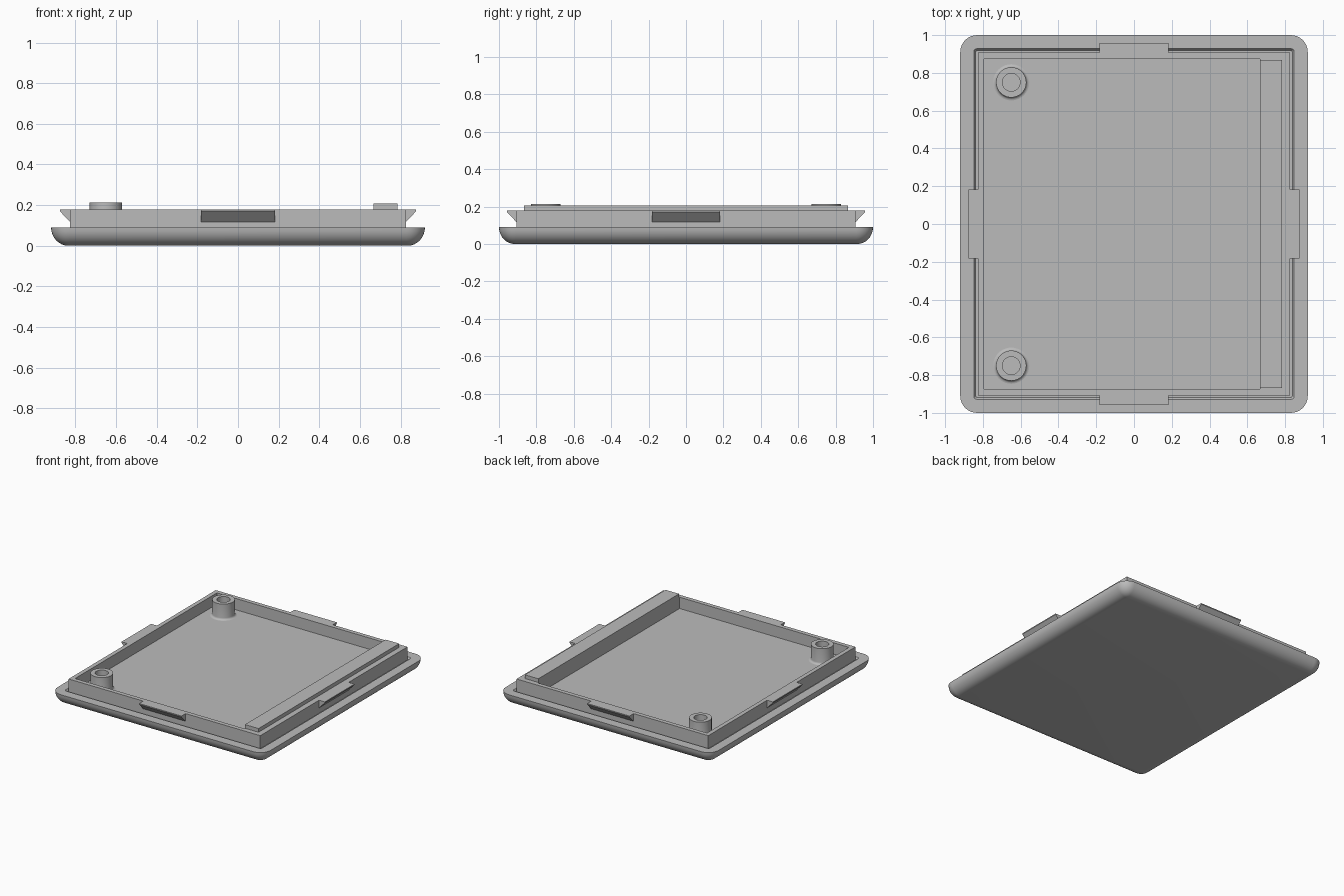
import bpy, bmesh, math
from mathutils import Matrix

cube = bpy.data.objects.get("Cube")
if cube:
    bpy.data.objects.remove(cube, do_unlink=True)

grey = bpy.data.materials.new("plain grey")
grey.use_nodes = True
colour = (0.5, 0.5, 0.5, 1)
grey.diffuse_color = colour
grey.node_tree.nodes["Principled BSDF"].inputs["Base Color"].default_value = colour

HX, HY, RIM, WALL_TOP, FLOOR = 0.92, 1.0, 0.09, 0.178, 0.09


def finish(bm, name, smooth=True):
    bmesh.ops.remove_doubles(bm, verts=bm.verts, dist=1e-5)
    bmesh.ops.recalc_face_normals(bm, faces=bm.faces)
    mesh = bpy.data.meshes.new(name)
    bm.to_mesh(mesh)
    bm.free()
    mesh.materials.append(grey)
    obj = bpy.data.objects.new(name, mesh)
    bpy.context.collection.objects.link(obj)
    if smooth:
        bpy.ops.object.select_all(action="DESELECT")
        obj.select_set(True)
        bpy.context.view_layer.objects.active = obj
        bpy.ops.object.shade_smooth_by_angle(angle=math.radians(30))
    return obj


def loft(name, rings):
    """Skin a stack of point rings and cap both ends."""
    bm = bmesh.new()
    loops = [[bm.verts.new(p) for p in ring] for ring in rings]
    n = len(loops[0])
    for a, b in zip(loops, loops[1:]):
        for i in range(n):
            j = (i + 1) % n
            bm.faces.new((a[i], a[j], b[j], b[i]))
    bm.faces.new(loops[0])
    bm.faces.new(loops[-1])
    return finish(bm, name)


def rounded_rect(hx, hy, r, z, steps=8):
    pts = []
    for k, (sx, sy) in enumerate([(1, 1), (-1, 1), (-1, -1), (1, -1)]):
        for i in range(steps + 1):
            a = math.pi / 2 * (k + i / steps)
            pts.append((sx * (hx - r) + r * math.cos(a),
                        sy * (hy - r) + r * math.sin(a), z))
    return pts


def circle(cx, cy, r, z, n=40):
    return [(cx + r * math.cos(2 * math.pi * i / n),
             cy + r * math.sin(2 * math.pi * i / n), z) for i in range(n)]


def box(name, x0, x1, y0, y1, z0, z1):
    bm = bmesh.new()
    bmesh.ops.create_cube(bm, size=1)
    for v in bm.verts:
        v.co = (x1 if v.co.x > 0 else x0, y1 if v.co.y > 0 else y0,
                z1 if v.co.z > 0 else z0)
    return finish(bm, name, False)


# Lid shell: rounded underside, rim, groove, upright wall and floor
rings = []
for i in range(9):
    a = math.pi / 2 * i / 8
    inset = (RIM - 0.004) * (1 - math.sin(a))
    rings.append(rounded_rect(HX - inset, HY - inset, RIM - inset,
                              RIM * (1 - math.cos(a))))
for inset, r, z in [(0.072, 0.015, RIM), (0.082, 0.008, RIM - 0.014),
                    (0.093, 0, RIM - 0.014), (0.093, 0, WALL_TOP),
                    (0.126, 0, WALL_TOP), (0.126, 0, FLOOR)]:
    rings.append(rounded_rect(HX - inset, HY - inset, r, z))
loft("lid_shell", rings)

# Thick ledge along the left wall with a raised bar on it
box("ledge_base", 0.667, HX - 0.126, -HY + 0.126, HY - 0.126, FLOOR, WALL_TOP)
box("raised_bar", 0.667, 0.784, -0.867, 0.867, FLOOR, 0.207)

# Hollow round posts with a small fillet at the foot
for side, y in (("front", -0.75), ("back", 0.75)):
    foot = []
    for i in range(5):
        a = math.pi / 2 * i / 4
        foot.append(circle(-0.65, y, 0.096 - 0.016 * math.sin(a),
                           FLOOR + 0.016 * (1 - math.cos(a))))
    top = [circle(-0.65, y, r, z) for r, z in
           [(0.08, 0.213), (0.047, 0.213), (0.047, FLOOR + 0.005)]]
    loft(side + "_post", foot + top)

# Wedge snap clips centred on each wall
for k, name in enumerate(("left", "back", "right", "front")):
    wall = (HX if k % 2 == 0 else HY) - 0.093
    profile = [(wall - 0.01, WALL_TOP), (wall + 0.05, WALL_TOP),
               (wall + 0.05, WALL_TOP - 0.008), (wall, 0.118),
               (wall - 0.01, 0.118)]
    turn = Matrix.Rotation(math.pi / 2 * k, 3, "Z")
    bm = bmesh.new()
    ends = [[bm.verts.new(turn @ Matrix.Identity(3) @ bm_co) for bm_co in
             [Matrix.Identity(3).col[0] * d + Matrix.Identity(3).col[1] * w
              + Matrix.Identity(3).col[2] * z for d, z in profile]]
            for w in (-0.183, 0.183)]
    for e in ends:
        bm.faces.new(e)
    for i in range(len(profile)):
        j = (i + 1) % len(profile)
        bm.faces.new((ends[0][i], ends[0][j], ends[1][j], ends[1][i]))
    finish(bm, name + "_clip", False)
